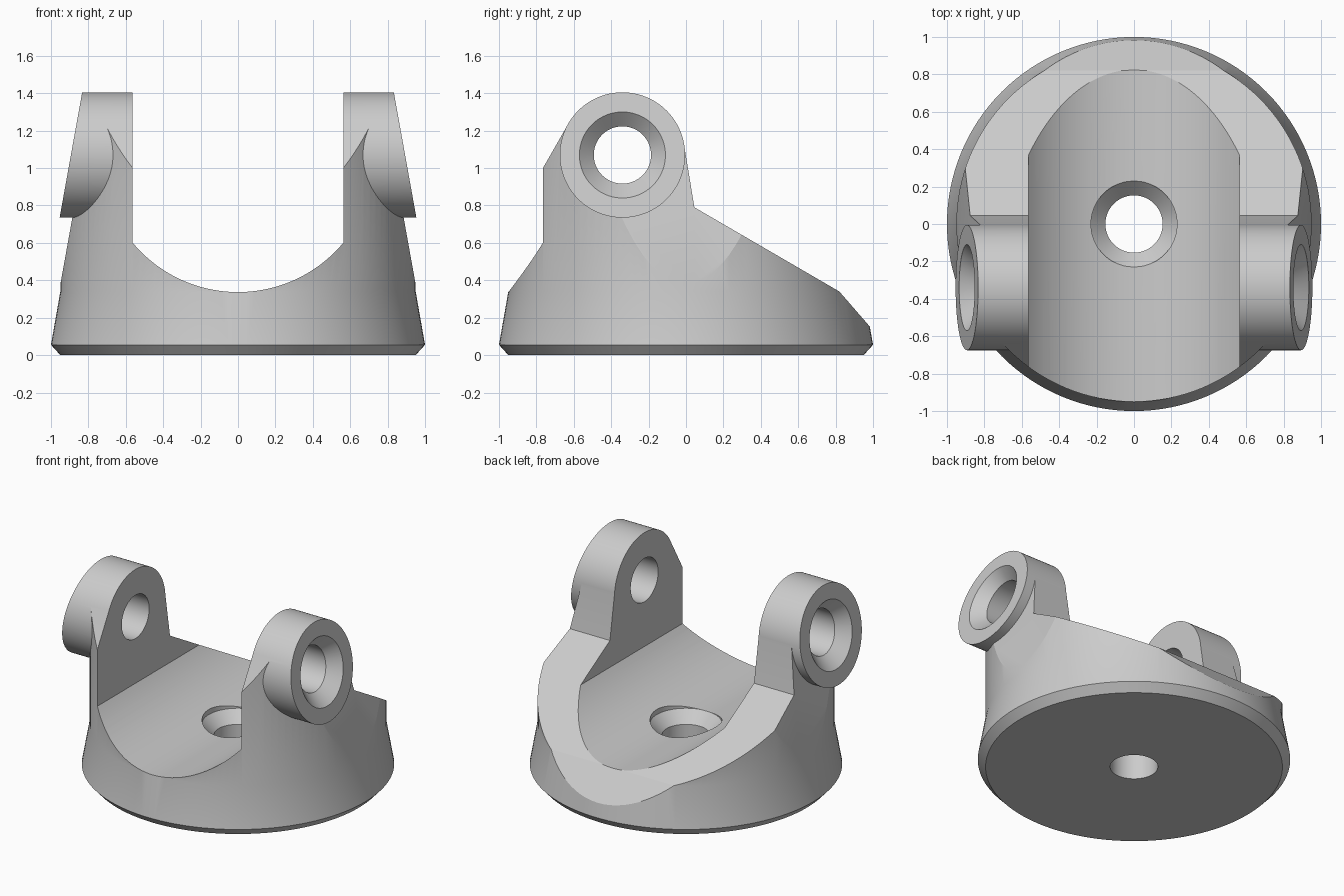
import bpy, bmesh, math
from mathutils import Vector

cube = bpy.data.objects.get("Cube")
if cube:
    bpy.data.objects.remove(cube, do_unlink=True)

SEG = 128
PIVOT_Y, PIVOT_Z, EAR_R = -0.34, 1.07, 0.335
BORE_R, SINK_R, SINK_DEPTH = 0.153, 0.23, 0.08
GAP, TILT = 0.563, 0.18          # half gap between ears, inward lean of the sides

grey = bpy.data.materials.new("plain grey")
grey.use_nodes = True
tone = (0.6, 0.6, 0.6, 1)
grey.diffuse_color = tone
grey.node_tree.nodes["Principled BSDF"].inputs["Base Color"].default_value = tone


def loft(name, rings):
    """Solid skinned through closed rings of equal point count."""
    bm = bmesh.new()
    loops = [[bm.verts.new(p) for p in ring] for ring in rings]
    for a, b in zip(loops, loops[1:]):
        for i in range(len(a)):
            j = (i + 1) % len(a)
            bm.faces.new((a[i], a[j], b[j], b[i]))
    bm.faces.new(loops[0])
    bm.faces.new(loops[-1])
    bmesh.ops.recalc_face_normals(bm, faces=bm.faces)
    mesh = bpy.data.meshes.new(name)
    bm.to_mesh(mesh)
    bm.free()
    mesh.materials.append(grey)
    obj = bpy.data.objects.new(name, mesh)
    bpy.context.collection.objects.link(obj)
    return obj


def circle(r):
    return [(r * math.cos(2 * math.pi * i / SEG), r * math.sin(2 * math.pi * i / SEG))
            for i in range(SEG)]


def turned(name, profile):
    """Round solid about z from (radius, height) pairs."""
    return loft(name, [[(x, y, z) for x, y in circle(r)] for r, z in profile])


def pivot_round(name, side, profile):
    """Round solid about the pivot; (radius, x, lean) per ring."""
    return loft(name, [[(side * (x - lean * (PIVOT_Z + v)), PIVOT_Y + u, PIVOT_Z + v)
                        for u, v in circle(r)] for r, x, lean in profile])


def boolean(target, tool, operation):
    mod = target.modifiers.new(operation, "BOOLEAN")
    mod.object, mod.operation, mod.solver = tool, operation, "EXACT"
    bpy.context.view_layer.objects.active = target
    bpy.ops.object.modifier_apply(modifier=mod.name)
    bpy.data.objects.remove(tool, do_unlink=True)


def tangent_point(y, z, turn):
    """Where the line from (y, z) touches the ear's rim."""
    d = Vector((y - PIVOT_Y, z - PIVOT_Z))
    a = math.atan2(d.y, d.x) + turn * math.acos(EAR_R / d.length)
    r = EAR_R - 0.001
    return PIVOT_Y + r * math.cos(a), PIVOT_Z + r * math.sin(a)


# Round base: chamfered foot, tapered skirt, straight upper wall
bracket = turned("pivot_bracket", [(0.95, 0), (1.0, 0.055), (0.95, 0.34), (0.95, 1.6)])

# Side outline with leaning flanks trims the base into two legs
outline = [(-1.2, -0.1), (-1.2, 1.0), (-0.765, 1.0), tangent_point(-0.765, 1.0, -1),
           (PIVOT_Y, PIVOT_Z), tangent_point(0.045, 0.79, 1), (0.045, 0.79),
           (0.82, 0.34), (0.985, 0.15), (1.2, -0.1)]
trim = loft("side_outline", [[(s * (1.018 - TILT * z), y, z) for y, z in outline]
                             for s in (-1, 1)])
boolean(bracket, trim, "INTERSECT")

# Ear bosses with leaning outer faces
for side in (-1, 1):
    ear = pivot_round("ear", side, [(EAR_R, 0.45, 0), (EAR_R, 1.086, TILT)])
    boolean(bracket, ear, "UNION")

# Rounded channel from front to back
trough_r = PIVOT_Z - 0.337
half = math.asin(GAP / trough_r)
steps = 48
section = [(-GAP, 2.0)]
for i in range(steps + 1):
    a = -half + 2 * half * i / steps
    section.append((trough_r * math.sin(a), PIVOT_Z - trough_r * math.cos(a)))
section.append((GAP, 2.0))
channel = loft("channel", [[(x, y, z) for x, z in section] for y in (-1.5, 1.5)])
boolean(bracket, channel, "DIFFERENCE")

# Countersunk hole through the floor
floor_hole = turned("floor_hole", [(BORE_R, -0.2), (BORE_R, 0.26), (SINK_R, 0.338), (SINK_R, 0.7)])
boolean(bracket, floor_hole, "DIFFERENCE")

# Countersunk pivot holes through the ears
for side in (-1, 1):
    face = 1.086
    hole = pivot_round("pivot_hole", side, [
        (BORE_R, 0.4, 0), (BORE_R, face - SINK_DEPTH, TILT),
        (SINK_R, face, TILT), (SINK_R, face + 0.1, TILT)])
    boolean(bracket, hole, "DIFFERENCE")

bpy.ops.object.select_all(action="DESELECT")
bracket.select_set(True)
bpy.context.view_layer.objects.active = bracket
bpy.ops.object.shade_smooth_by_angle(angle=math.radians(15))
